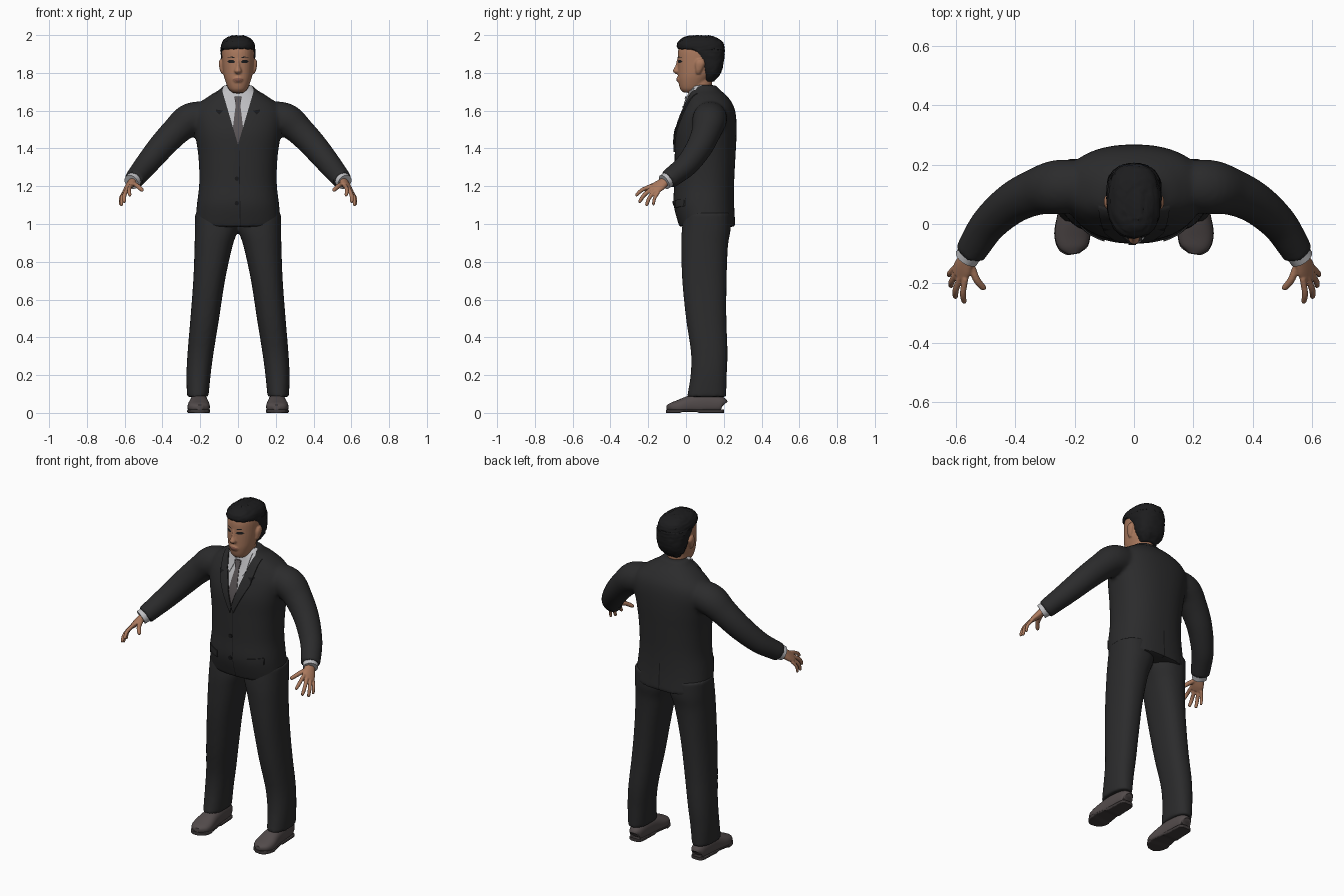
import bpy, bmesh, math, random
from mathutils import Vector

random.seed(4)
if "Cube" in bpy.data.objects:
    bpy.data.objects.remove(bpy.data.objects["Cube"])


def material(name, r, g, b):
    m = bpy.data.materials.new(name)
    m.use_nodes = True
    m.diffuse_color = (r, g, b, 1)
    m.node_tree.nodes["Principled BSDF"].inputs["Base Color"].default_value = (r, g, b, 1)
    return m


SUIT = material("charcoal_cloth", .024, .024, .025)
SEAM = material("black_seam", .009, .009, .01)
SHIRT = material("pale_grey_shirt", .52, .52, .54)
TIE = material("grey_tie", .1, .088, .092)
SKIN = material("tan_skin", .4, .19, .11)
LIPS = material("brown_lips", .24, .1, .07)
HAIR = material("black_hair", .012, .012, .013)
SHOE = material("brown_grey_leather", .085, .07, .07)
SOLE = material("dark_sole", .05, .042, .042)
X, Y, Z = Vector((1, 0, 0)), Vector((0, 1, 0)), Vector((0, 0, 1))


def level(z, half, front, back, x=0):
    """Horizontal ring given by its half width and its depth limits."""
    return (x, (front + back) / 2, z, half, (back - front) / 2)


def loft(bm, keys, ref=None, sides=32, steps=5, power=2.0):
    """Skin smooth rings (x, y, z, half width, half depth); no ref = level rings."""
    pts = [keys[0]] + list(keys) + [keys[-1]]
    rings = []
    for i in range(1, len(pts) - 2):
        for s in range(steps):
            t = s / steps
            rings.append([.5 * (2 * b + (c - a) * t + (2 * a - 5 * b + 4 * c - d) * t * t
                                + (3 * b - a - 3 * c + d) * t ** 3)
                          for a, b, c, d in zip(*pts[i - 1:i + 3])])
    rings.append(list(keys[-1]))
    loops = []
    for i, r in enumerate(rings):
        c = Vector(r[:3])
        u, v = X, Y
        if ref:
            t = Vector(rings[min(i + 1, len(rings) - 1)][:3]) - Vector(rings[max(i - 1, 0)][:3])
            u = t.cross(ref).normalized()
            v = t.cross(u).normalized()
        loop = []
        for k in range(sides):
            a = math.tau * k / sides
            ca, sa = math.cos(a), math.sin(a)
            p = c + u * r[3] * math.copysign(abs(ca) ** (2 / power), ca)
            p += v * r[4] * math.copysign(abs(sa) ** (2 / power), sa)
            loop.append(bm.verts.new(p))
        loops.append(loop)
    faces = [bm.faces.new(loops[0]), bm.faces.new(loops[-1])]
    for a, b in zip(loops, loops[1:]):
        for k in range(sides):
            j = (k + 1) % sides
            faces.append(bm.faces.new((a[k], a[j], b[j], b[k])))
    bmesh.ops.recalc_face_normals(bm, faces=faces)


def flip(keys, s):
    return [(k[0] * s,) + tuple(k[1:]) for k in keys]


def finish(name, bm, mats, voxel=0, relax=3):
    """Make the object; with a voxel size, fuse its pieces into one skin."""
    mesh = bpy.data.meshes.new(name)
    bm.to_mesh(mesh)
    bm.free()
    ob = bpy.data.objects.new(name, mesh)
    bpy.context.collection.objects.link(ob)
    if voxel:
        mod = ob.modifiers.new("fuse", 'REMESH')
        mod.mode, mod.voxel_size = 'VOXEL', voxel
        mod = ob.modifiers.new("relax", 'SMOOTH')
        mod.iterations = relax
        dep = bpy.context.evaluated_depsgraph_get()
        fused = bpy.data.meshes.new_from_object(ob.evaluated_get(dep))
        ob.modifiers.clear()
        ob.data = fused
    ob.data.materials.clear()
    for m in mats:
        ob.data.materials.append(m)
    return ob


def shade(ob, angle=40):
    bpy.ops.object.select_all(action='DESELECT')
    ob.select_set(True)
    bpy.context.view_layer.objects.active = ob
    bpy.ops.object.shade_smooth_by_angle(angle=math.radians(angle))


def patch(bm, outline, slot, lift=0, side=-1, mirror=False):
    """Cut a convex x-z outline into the front (side -1) or back and recolour it."""
    if mirror:
        patch(bm, [(-x, z) for x, z in outline], slot, lift, side)
    pts = [Vector((x, 0, z)) for x, z in outline]
    mid = sum(pts, Vector()) / len(pts)
    size = max((p - mid).length for p in pts) + .03
    planes = []
    for a, b in zip(pts, pts[1:] + pts[:1]):
        n = (b - a).cross(Y).normalized()
        planes.append((a, n if n.dot(mid - a) < 0 else -n))

    def near():
        return [f for f in bm.faces if f.normal.y * side > .05
                and (f.calc_center_median() - mid).cross(Y).length < size]
    for co, n in planes:
        faces = near()
        geom = faces + list({e for f in faces for e in f.edges}) + list({v for f in faces for v in f.verts})
        bmesh.ops.bisect_plane(bm, geom=geom, dist=1e-5, plane_co=co, plane_no=n)
    inside = [f for f in near()
              if all((f.calc_center_median() - co).dot(n) < 1e-5 for co, n in planes)]
    for f in inside:
        f.material_index = slot
    if lift and inside:
        new = bmesh.ops.extrude_face_region(bm, geom=inside)["geom"]
        bmesh.ops.translate(bm, verts=[g for g in new if isinstance(g, bmesh.types.BMVert)],
                            vec=Y * side * lift)
        bm.normal_update()


# Jacket: trunk and sleeves fused
bm = bmesh.new()
loft(bm, [level(.985, .228, -.035, .262), level(1.1, .218, -.065, .255), level(1.22, .205, -.062, .255),
          level(1.36, .21, -.06, .262), level(1.48, .228, -.055, .268), level(1.57, .24, -.03, .265),
          level(1.63, .215, -.005, .25), level(1.68, .15, .012, .215), level(1.71, .1, .02, .18),
          level(1.735, .078, .03, .16)], sides=48, power=2.3)
for s in (1, -1):
    loft(bm, flip([(.13, .13, 1.57, .08, .08), (.25, .125, 1.553, .092, .088), (.33, .108, 1.49, .079, .076),
                   (.41, .07, 1.405, .07, .07), (.485, .005, 1.315, .062, .062),
                   (.53, -.06, 1.26, .056, .055), (.552, -.098, 1.232, .052, .052)], s), Z)
jacket = finish("jacket", bm, [SUIT, SEAM, SHIRT, TIE], .011, 4)
bm = bmesh.new()
bm.from_mesh(jacket.data)
patch(bm, [(0, 1.42), (.085, 1.7), (.07, 1.75), (-.07, 1.75), (-.085, 1.7)], 2)
patch(bm, [(.014, 1.675), (.07, 1.72), (.06, 1.62), (.045, 1.6)], 2, .006, mirror=True)
patch(bm, [(-.012, 1.632), (.012, 1.632), (.027, 1.51), (0, 1.42), (-.027, 1.51)], 3, .003)
patch(bm, [(-.02, 1.675), (.02, 1.675), (.012, 1.632), (-.012, 1.632)], 3, .009)
patch(bm, [(0, 1.42), (.085, 1.71), (.12, 1.69), (.1, 1.56), (.01, 1.38)], 0, .007, mirror=True)
patch(bm, [(.1, 1.58), (.118, 1.6), (.116, 1.606), (.08, 1.6)], 1, mirror=True)
patch(bm, [(.004, 1.39), (.008, 1.39), (.014, .98), (.01, .98)], 1)
patch(bm, [(.1, 1.125), (.18, 1.135), (.18, 1.095), (.1, 1.085)], 0, .006, mirror=True)
for z in (1.24, 1.11):
    patch(bm, [(-.006 + .012 * math.cos(a * math.tau / 8), z + .012 * math.sin(a * math.tau / 8))
               for a in range(8)], 1, .005)
patch(bm, [(-.003, .98), (.003, .98), (.003, 1.15), (-.003, 1.15)], 1, side=1)
bm.to_mesh(jacket.data)
bm.free()
shade(jacket)

# Trousers: two legs meeting at the crotch
bm = bmesh.new()
for s in (1, -1):
    loft(bm, flip([level(.085, .057, .005, .213, .213), level(.2, .064, .024, .216, .209),
                   level(.32, .069, .026, .22, .198), level(.5, .076, 0, .214, .176),
                   level(.7, .084, -.02, .215, .153), level(.88, .1, -.025, .222, .13),
                   level(.97, .114, -.022, .236, .115), level(1.06, .115, -.01, .235, .112)], s),
         power=2.3)
trousers = finish("trousers", bm, [SUIT], .011, 3)
shade(trousers, 60)

# Shoes with flat soles and heels
for s, tag in ((1, "left"), (-1, "right")):
    bm = bmesh.new()
    loft(bm, flip([(.207, .198, .04, .022, .025), (.207, .185, .045, .038, .042), (.207, .11, .05, .045, .055),
                   (.207, .04, .045, .05, .052), (.208, -.03, .032, .059, .04),
                   (.206, -.075, .03, .049, .026), (.203, -.1, .03, .018, .012)], s), Z, power=2.4)
    for v in bm.verts:
        v.co.z = max(v.co.z, .014)
    shade(finish(tag + "_shoe", bm, [SHOE]), 50)
    bm = bmesh.new()
    outline = [(.207, .2, .025), (.207, .18, .041), (.207, .11, .045), (.207, .04, .05), (.208, -.03, .061),
               (.206, -.08, .05), (.203, -.102, .02)]
    loft(bm, flip([(x, y, .009, w, .01) for x, y, w in outline], s), Z, power=6)
    for v in bm.verts:
        v.co.z = max(v.co.z, 0) + (.006 if -.03 < v.co.y < .06 and v.co.z < .009 else 0)
    shade(finish(tag + "_sole", bm, [SOLE]))

# Hands and shirt cuffs
for s, tag in ((1, "left"), (-1, "right")):
    bm = bmesh.new()
    loft(bm, flip([(.54, -.078, 1.246, .043, .043), (.565, -.116, 1.222, .041, .041)], s), Z, steps=2)
    shade(finish(tag + "_cuff", bm, [SHIRT]))
    bm = bmesh.new()
    across = Vector((.04, .042, -.03))
    ref = Vector((.035, -.07, -.05)).cross(across)
    ref.x *= s
    loft(bm, flip([(.548, -.09, 1.24, .026, .022), (.562, -.118, 1.22, .03, .021),
                   (.577, -.148, 1.198, .038, .018), (.59, -.175, 1.18, .035, .012)], s), ref, 20)
    for knuckle, tip, r in (((.568, -.182, 1.203), (.573, -.268, 1.15), .0105),
                            ((.583, -.175, 1.19), (.604, -.25, 1.115), .011),
                            ((.596, -.163, 1.178), (.619, -.212, 1.096), .0105),
                            ((.604, -.146, 1.168), (.625, -.175, 1.1), .009),
                            ((.552, -.13, 1.215), (.505, -.222, 1.178), .0125)):
        a, b = Vector(knuckle), Vector(tip)
        bend = a.lerp(b, .55) + Vector((.006, -.004, .006))
        loft(bm, flip([(*a, r, r), (*bend, r, r), (*a.lerp(b, .92), r * .85, r * .85),
                       (*b, r * .4, r * .4)], s), X, 12, 4)
    shade(finish(tag + "_hand", bm, [SKIN], .004, 2), 70)

# Shirt collar band
bm = bmesh.new()
loft(bm, [(0, .094, 1.64, .075, .072), (0, .083, 1.69, .069, .068), (0, .076, 1.718, .064, .063)], Y)
shade(finish("shirt_collar", bm, [SHIRT]))

# Head, neck, nose and ears fused
bm = bmesh.new()
loft(bm, [level(1.695, .028, -.012, .05), level(1.715, .05, -.031, .085), level(1.76, .068, -.041, .12),
          level(1.8, .078, -.043, .15), level(1.86, .084, -.044, .175), level(1.92, .084, -.041, .185),
          level(1.96, .07, -.02, .17), level(1.982, .035, .02, .13)], power=2.2)
loft(bm, [level(1.6, .062, .03, .16), level(1.68, .056, .018, .137), level(1.78, .056, .02, .14)])
loft(bm, [level(1.872, .006, -.048, -.02), level(1.835, .011, -.058, -.02), level(1.81, .02, -.07, -.02),
          level(1.795, .012, -.056, -.02)], sides=16)
loft(bm, [level(1.778, .02, -.048, -.02), level(1.765, .03, -.052, -.01), level(1.752, .02, -.048, -.02)], sides=16)
for s in (1, -1):
    loft(bm, flip([level(1.795, .006, .055, .075, .08), level(1.815, .01, .05, .085, .086),
                   level(1.85, .012, .05, .1, .09), level(1.872, .006, .06, .09, .09)], s), sides=16)
head = finish("head", bm, [SKIN, HAIR, LIPS], .005, 3)
bm = bmesh.new()
bm.from_mesh(head.data)
patch(bm, [(.014, 1.857), (.024, 1.868), (.046, 1.869), (.058, 1.86), (.046, 1.853), (.026, 1.852)], 1, mirror=True)
patch(bm, [(.012, 1.878), (.03, 1.887), (.062, 1.882), (.03, 1.88)], 1, mirror=True)
patch(bm, [(-.027, 1.766), (-.008, 1.774), (.008, 1.774), (.027, 1.766), (.01, 1.755), (-.01, 1.755)], 2)
bm.to_mesh(head.data)
bm.free()
shade(head, 70)

# Short tousled hair: lower rings sit back behind the temples
bm = bmesh.new()
loft(bm, [level(1.755, .045, .09, .148), level(1.79, .073, .085, .178), level(1.83, .085, .065, .194),
          level(1.88, .091, .035, .202), level(1.915, .092, .005, .205), level(1.93, .091, -.043, .204),
          level(1.96, .085, -.044, .197), level(1.985, .062, -.018, .165), level(1.998, .03, .02, .12)],
     sides=40, power=2.4)
for v in bm.verts:
    v.co += Vector([random.uniform(-.0025, .0025) for _ in range(3)])
    v.co.z = min(v.co.z, 2)
shade(finish("hair", bm, [HAIR]), 50)
